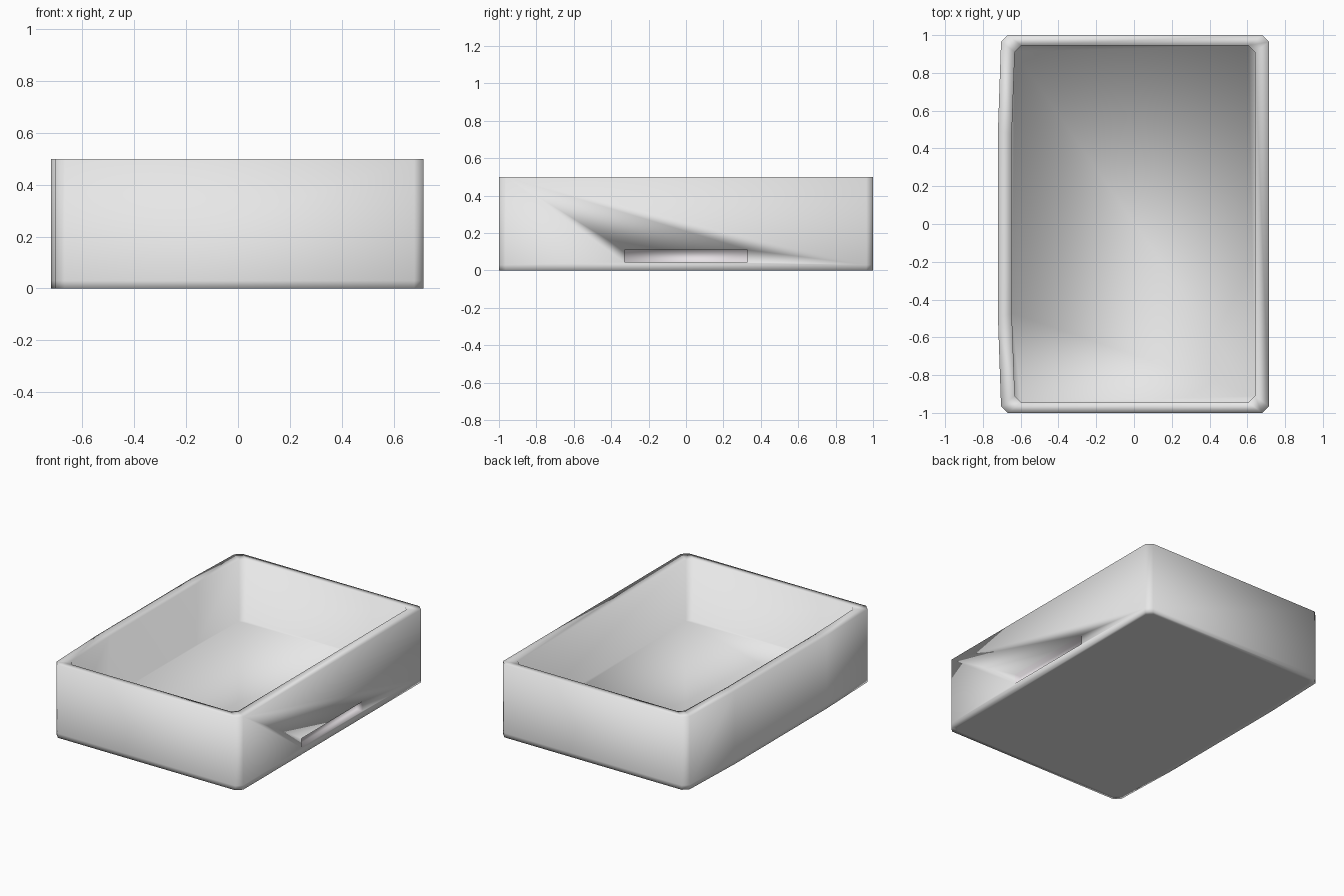
import bpy
import bmesh

if "Cube" in bpy.data.objects:
    bpy.data.objects.remove(bpy.data.objects["Cube"], do_unlink=True)

HEIGHT = 0.5
FLOOR = 0.08
SLOT_HALF, SLOT_LOW, SLOT_HIGH, SLOT_BACK = 0.33, 0.045, 0.11, 0.67


def make_material(name, color):
    mat = bpy.data.materials.new(name)
    mat.use_nodes = True
    mat.diffuse_color = color
    mat.node_tree.nodes["Principled BSDF"].inputs["Base Color"].default_value = color
    return mat


def outline(left, right, half, cut):
    """Rectangle with clipped corners and a slightly bowed left side."""
    bow = 0.016
    near = [(left + bow + cut, -half), (right - cut, -half), (right, -half + cut)]
    lower_left = [(left, -half / 2), (left + bow, -half + cut)]
    far = [(x, -y) for x, y in reversed(near)]
    upper_left = [(x, -y) for x, y in reversed(lower_left)]
    return near + far + upper_left + lower_left


def add_ring(bm, points, z):
    return [bm.verts.new((x, y, z)) for x, y in points]


# Tray shell: bottom, outer wall, rim, inner wall and floor
outer = outline(-0.72, 0.715, 1.0, 0.036)
base = outline(-0.69, 0.685, 0.97, 0.034)
inner = outline(-0.647, 0.64, 0.945, 0.034)
bm = bmesh.new()
rings = [
    add_ring(bm, base, 0),
    add_ring(bm, outer, 0),
    add_ring(bm, outer, 0.03),
    add_ring(bm, outer, HEIGHT),
    add_ring(bm, inner, HEIGHT),
    add_ring(bm, inner, FLOOR),
]
for a, b in zip(rings, rings[1:]):
    for i in range(len(a)):
        j = (i + 1) % len(a)
        bm.faces.new((a[i], a[j], b[j], b[i]))
bm.faces.new(rings[0][::-1])
bm.faces.new(rings[-1])
bmesh.ops.recalc_face_normals(bm, faces=bm.faces)
mesh = bpy.data.meshes.new("tray")
bm.to_mesh(mesh)
bm.free()
tray = bpy.data.objects.new("tray", mesh)
bpy.context.collection.objects.link(tray)
mesh.materials.append(make_material("light grey", (0.8, 0.8, 0.8, 1)))
mesh.materials.append(make_material("pale pink grey", (0.8, 0.76, 0.79, 1)))

# Finger slot cut into the side wall
bpy.ops.mesh.primitive_cube_add(size=1, location=(SLOT_BACK + 0.1, 0, (SLOT_LOW + SLOT_HIGH) / 2))
cutter = bpy.context.object
cutter.name = "slot_cutter"
cutter.scale = (0.2, 2 * SLOT_HALF, SLOT_HIGH - SLOT_LOW)
cutter.hide_render = True
cut = tray.modifiers.new("slot", 'BOOLEAN')
cut.operation = 'DIFFERENCE'
cut.solver = 'EXACT'
cut.object = cutter
bpy.context.view_layer.update()
bpy.ops.object.select_all(action='DESELECT')
tray.select_set(True)
bpy.context.view_layer.objects.active = tray
bpy.ops.object.modifier_apply(modifier=cut.name)
bpy.data.objects.remove(cutter, do_unlink=True)

# Soft shading everywhere, slot faces in their own tint
mesh = tray.data
for face in mesh.polygons:
    face.use_smooth = True
    corners = [mesh.vertices[i].co for i in face.vertices]
    in_slot = all(c.x > 0.66 and abs(c.y) < SLOT_HALF + 0.01
                  and SLOT_LOW - 0.005 < c.z < SLOT_HIGH + 0.005 for c in corners)
    face.material_index = 1 if in_slot else 0
